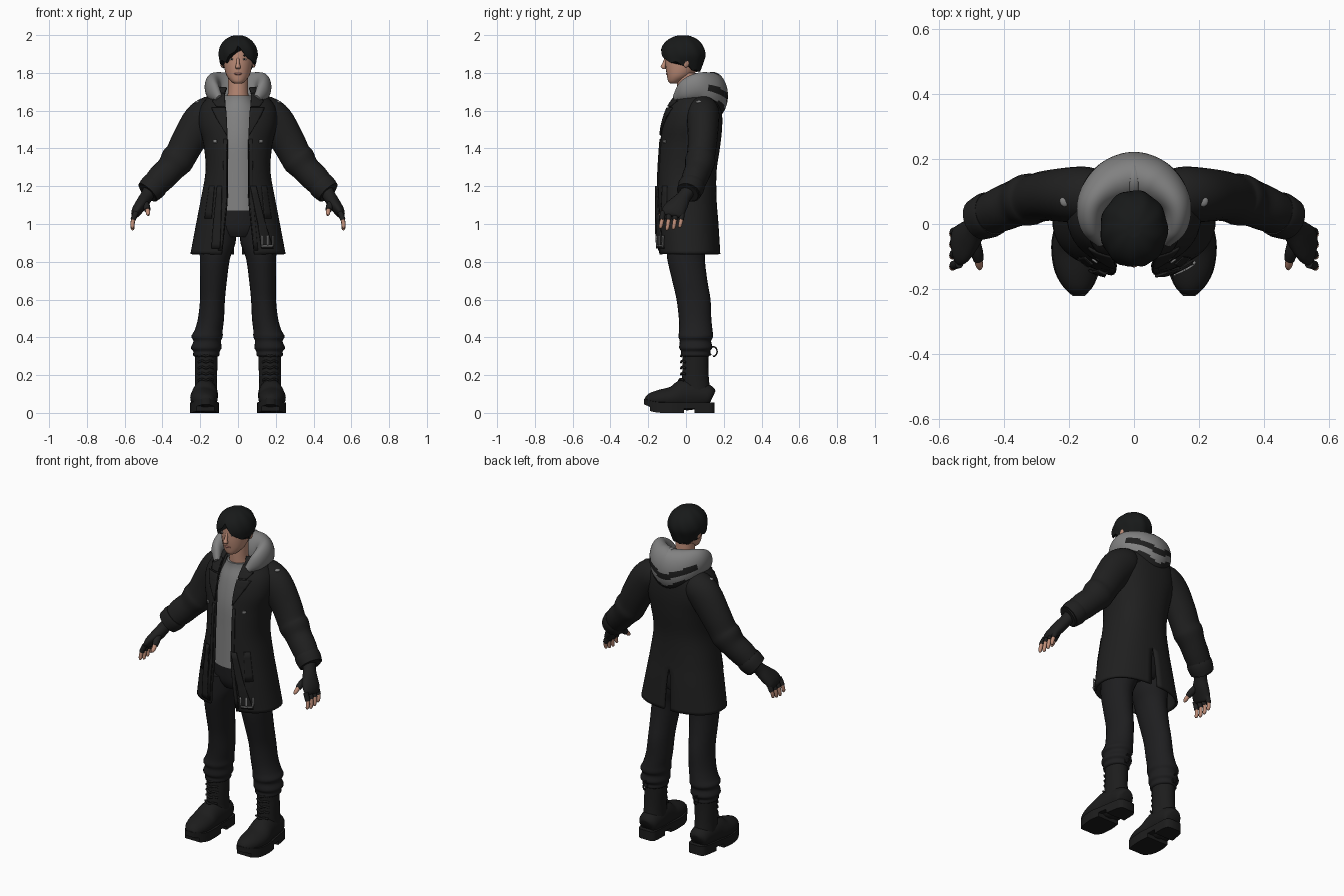
import bpy, bmesh, math
from mathutils import Vector

if "Cube" in bpy.data.objects:
    bpy.data.objects.remove(bpy.data.objects["Cube"])


def material(name, r, g, b):
    m = bpy.data.materials.new(name)
    m.use_nodes = True
    m.diffuse_color = (r, g, b, 1)
    m.node_tree.nodes["Principled BSDF"].inputs["Base Color"].default_value = (r, g, b, 1)
    return m


COAT = material("coat black", .014, .014, .014)
TROUSER = material("trouser black", .013, .013, .014)
BOOT = material("boot black", .012, .012, .012)
HAIR = material("hair black", .009, .010, .010)
GREY = material("cloth grey", .22, .22, .22)
SKIN = material("skin", .52, .27, .19)
LIP = material("lip", .40, .16, .13)
EYE = material("eye white", .6, .55, .52)


def smooth(rows, k=4):
    """Catmull-Rom resampling of rows of numbers."""
    out, last = [], len(rows) - 1
    for i in range(last):
        four = zip(rows[max(0, i - 1)], rows[i], rows[i + 1], rows[min(last, i + 2)])
        four = list(four)
        for j in range(k):
            t = j / k
            out.append([b + .5 * t * (c - a + t * (2*a - 5*b + 4*c - d + t * (3*b - a - 3*c + d)))
                        for a, b, c, d in four])
    out.append(list(rows[-1]))
    return out


def finish(name, bm, mats, mirror=False, thick=0):
    bmesh.ops.recalc_face_normals(bm, faces=bm.faces)
    me = bpy.data.meshes.new(name)
    bm.to_mesh(me)
    bm.free()
    for m in mats:
        me.materials.append(m)
    me.polygons.foreach_set("use_smooth", [True] * len(me.polygons))
    me.set_sharp_from_angle(angle=math.radians(50))
    ob = bpy.data.objects.new(name, me)
    bpy.context.collection.objects.link(ob)
    if mirror:
        ob.modifiers.new("mirror", 'MIRROR')
    if thick:
        sol = ob.modifiers.new("thickness", 'SOLIDIFY')
        sol.thickness, sol.offset = thick, 0
    return ob


def grid(name, rings, mat, closed=True, rule=None, mirror=False, thick=0):
    """Skin a list of point rings; closed rings get end caps."""
    bm = bmesh.new()
    vs = [[bm.verts.new(p) for p in ring] for ring in rings]
    n = len(vs[0])
    for a, b in zip(vs, vs[1:]):
        for i in range(n if closed else n - 1):
            j = (i + 1) % n
            bm.faces.new((a[i], a[j], b[j], b[i]))
    if closed:
        bm.faces.new(vs[0])
        bm.faces.new(vs[-1])
    mats = mat if isinstance(mat, list) else [mat]
    if rule:
        for f in bm.faces:
            f.material_index = rule(f.calc_center_median())
    return finish(name, bm, mats, mirror, thick)


def tube(name, rows, mat, ref=None, n=24, k=4, **kw):
    """Rows are x, y, z, a, b. With ref, rings follow the path and a lies along ref."""
    rows, rings = smooth(rows, k), []
    for i, (x, y, z, a, b) in enumerate(rows):
        u, v = Vector((1, 0, 0)), Vector((0, 1, 0))
        if ref:
            t = Vector(rows[min(i + 1, len(rows) - 1)][:3]) - Vector(rows[max(i - 1, 0)][:3])
            v = t.cross(Vector(ref)).normalized()
            u = v.cross(t).normalized()
        angles = [2 * math.pi * s / n for s in range(n)]
        rings.append([Vector((x, y, z)) + u * a * math.cos(w) + v * b * math.sin(w) for w in angles])
    return grid(name, rings, mat, **kw)


def ball(name, loc, size, mat, mirror=True):
    bm = bmesh.new()
    bmesh.ops.create_uvsphere(bm, u_segments=16, v_segments=10, radius=1)
    for v in bm.verts:
        v.co = Vector(loc) + Vector(c * s for c, s in zip(v.co, size))
    return finish(name, bm, [mat], mirror)


UP, SIDE = (0, 0, 1), (0, 1, 0)

# Coat shell: z, half width, front y, back y, front opening, back vent
P = .85
coat_rows = smooth([
    (.84, .245, -.14, .175, .085, .022), (1.0, .215, -.15, .165, .068, .014),
    (1.13, .19, -.148, .155, .056, 0), (1.28, .165, -.145, .155, .055, 0),
    (1.42, .175, -.135, .175, .055, 0), (1.53, .20, -.12, .185, .06, 0),
    (1.62, .19, -.09, .18, .066, 0), (1.69, .13, -.045, .16, .07, 0), (1.72, .10, -.02, .13, .06, 0)], 6)
rings = []
for z, rx, f, b, gap, vent in coat_rows:
    start = math.asin((gap / rx) ** (1 / P))
    end = math.pi - (math.asin((vent / rx) ** (1 / P)) if vent > .004 else 0)
    ring = []
    for i in range(25):
        w = start + (end - start) * i / 24
        c = math.cos(w)
        ring.append((rx * abs(math.sin(w)) ** P,
                     (f + b) / 2 - (b - f) / 2 * math.copysign(abs(c) ** P, c), z))
    rings.append(ring)
grid("coat", rings, COAT, closed=False, mirror=True, thick=.014)


def front_y(x, z):
    """Front surface of the coat."""
    i = max(1, next((i for i, r in enumerate(coat_rows) if r[0] >= z), len(coat_rows) - 1))
    lo, hi = coat_rows[i - 1], coat_rows[i]
    t = (z - lo[0]) / (hi[0] - lo[0])
    rx, f, b = (lo[j] + t * (hi[j] - lo[j]) for j in (1, 2, 3))
    d = max(0, 1 - min(1, abs(x) / rx) ** (2 / P)) ** (P / 2)
    return (f + b) / 2 - (b - f) / 2 * d


def patch(name, edges, mat, lift=.012, mirror=False):
    """Plate lying on the coat front; edges are z, inner x, outer x."""
    rings = []
    for a, b in zip(edges, edges[1:]):
        for s in range(6):
            z, x0, x1 = (p + (q - p) * s / 5 for p, q in zip(a, b))
            xs = [x0 + (x1 - x0) * i / 6 for i in range(7)]
            rings.append([(x, front_y(x, z) - lift, z) for x in xs])
    return grid(name, rings, mat, closed=False, mirror=mirror, thick=.008)


patch("lapel", [(1.47, .056, .06), (1.57, .06, .12), (1.615, .064, .14)], COAT, mirror=True)
patch("collar_flap", [(1.622, .066, .115), (1.65, .068, .135), (1.69, .07, .11)], COAT, mirror=True)
patch("front_placket", [(.86, .085, .105), (1.13, .06, .08), (1.45, .058, .075)], COAT, .009, True)
patch("pocket_flap", [(1.03, .14, .175), (1.2, .125, .15)], COAT, .01, True)
patch("button", [(1.43, .112, .128), (1.445, .112, .128)], GREY, .01, True)
patch("right_strap", [(.87, -.14, -.095), (1.0, -.13, -.09), (1.2, -.11, -.085)], COAT, .02)
patch("left_strap", [(.87, .125, .185), (1.0, .105, .145), (1.2, .065, .095)], COAT, .02)
for i, x in enumerate((.122, .152, .182)):
    patch("buckle_bar", [(.885, x, x + .007), (.94, x, x + .007)], GREY, .027)
patch("buckle_base", [(.88, .122, .189), (.888, .122, .189)], GREY, .027)

# Shirt and hips
tube("shirt", [(0, .01, 1.07, .145, .13), (0, .01, 1.3, .135, .125), (0, .02, 1.45, .13, .13),
               (0, .04, 1.58, .12, .125), (0, .04, 1.65, .09, .10), (0, .02, 1.68, .07, .075)], GREY)
tube("hips", [(0, .02, .93, .10, .10), (0, .015, .98, .15, .115), (0, .015, 1.09, .15, .118)], TROUSER)

# Sleeves, cuffs and shoulder patches
tube("sleeve", [(.09, .085, 1.60, .07, .075), (.14, .09, 1.59, .085, .09), (.195, .09, 1.545, .085, .098),
                (.26, .088, 1.445, .078, .09), (.30, .08, 1.37, .075, .085), (.325, .075, 1.335, .08, .088),
                (.36, .065, 1.29, .072, .075), (.41, .045, 1.24, .068, .074), (.465, .02, 1.18, .06, .062),
                (.48, .012, 1.165, .056, .058)], COAT, SIDE, mirror=True)
tube("cuff", [(.435, .033, 1.213, .068, .07), (.45, .027, 1.196, .071, .073),
              (.478, .014, 1.167, .065, .066)], COAT, SIDE, k=2, mirror=True)
ball("shoulder_patch", (.212, .07, 1.645), (.017, .017, .008), GREY)

# Gloves, fingers and thumbs
tube("glove", [(.468, .012, 1.175, .038, .036), (.485, -.01, 1.145, .037, .034),
               (.507, -.035, 1.11, .05, .034), (.532, -.062, 1.075, .061, .029),
               (.544, -.072, 1.052, .058, .022), (.548, -.075, 1.042, .048, .012)], COAT, SIDE, mirror=True)
for i in range(4):
    y = -.122 + .034 * i
    drop = (.004, .014, .010, 0)[i]
    tube("glove_finger", [(.538, y, 1.065, .014, .014), (.549, y - .003, 1.04, .0145, .0145),
                          (.555, y - .005, 1.022, .014, .014)], COAT, SIDE, n=12, k=2, mirror=True)
    tube("finger_tip", [(.554, y - .004, 1.027, .011, .011), (.559, y - .009, 1.004 - drop, .0105, .0105),
                        (.558, y - .013, .987 - drop, .009, .009), (.557, y - .014, .981 - drop, .004, .004)],
         SKIN, SIDE, n=12, k=2, mirror=True)
tube("glove_thumb", [(.50, -.045, 1.115, .022, .024), (.485, -.085, 1.092, .019, .02),
                     (.479, -.11, 1.073, .016, .016)], COAT, UP, n=12, mirror=True)
tube("thumb_tip", [(.48, -.106, 1.077, .012, .012), (.476, -.128, 1.057, .0115, .0115),
                   (.475, -.139, 1.046, .005, .005)], SKIN, UP, n=12, mirror=True)

# Trouser legs with bunched folds above the boots
tube("trouser_leg", [(.095, .01, .99, .085, .11), (.108, .005, .90, .095, .106), (.122, .0, .82, .08, .10),
                     (.13, .02, .70, .071, .093), (.135, .04, .60, .066, .09), (.143, .048, .50, .069, .086),
                     (.155, .052, .44, .074, .088), (.164, .052, .405, .083, .092), (.163, .05, .38, .073, .083),
                     (.168, .052, .345, .081, .088), (.167, .05, .325, .07, .076), (.168, .05, .305, .069, .077),
                     (.168, .05, .295, .055, .06)], TROUSER, mirror=True)

# Boots
tube("boot_shaft", [(.168, .05, .325, .06, .07), (.168, .05, .26, .06, .068), (.17, .05, .17, .058, .072),
                    (.17, .055, .08, .062, .082)], BOOT, mirror=True)
tube("boot_foot", [(.17, .142, .085, .03, .03), (.17, .125, .09, .055, .055), (.17, .06, .095, .075, .064),
                   (.175, -.01, .095, .082, .067), (.18, -.07, .08, .06, .073), (.176, -.14, .072, .05, .066),
                   (.17, -.19, .065, .038, .046), (.168, -.212, .06, .02, .026)], BOOT, UP, mirror=True)


def sole(name, y0, y1, z0, z1):
    """Slab cut from the footprint outline between two y values."""
    rows = [r for r in smooth([(.15, .035), (.13, .054), (.06, .063), (-.01, .07), (-.07, .077),
                               (-.14, .070), (-.19, .048), (-.222, .018)], 5) if y0 <= r[0] <= y1]
    mid = lambda y: .172 + .006 * math.cos((y + .07) * 12)
    outline = [(mid(y) + w, y) for y, w in rows] + [(mid(y) - w, y) for y, w in reversed(rows)]
    rise = lambda y: max(0, -y - .12) ** 2 * 2
    grid(name, [[(x, y, z + rise(y)) for x, y in outline] for z in (z0, z1)], BOOT, mirror=True)


sole("sole", -.3, .2, .024, .055)
sole("heel", .045, .2, 0, .03)
sole("forefoot_tread", -.19, -.01, 0, .03)
for i in range(6):
    z = .14 + .032 * i
    y = -.026 - max(0, .2 - z) * .35
    tube("lace", [(.13, y + .024, z), (.15, y + .006, z + .008), (.17, y, z), (.19, y + .006, z + .008),
                  (.21, y + .024, z)] and
         [(.17 + .02 * s, y + .006 * s * s, z + .008 * (s % 2), .006, .006) for s in range(-2, 3)],
         BOOT, UP, n=8, k=2, mirror=True)
tube("pull_loop", [(.17, .125 + .02 * (1 - math.cos(a)), .325 + .026 * math.sin(a), .004, .004)
                   for a in [math.pi * s / 6 - .9 for s in range(12)]], BOOT, (1, 0, 0), n=8, k=1, mirror=True)

# Hood resting on the shoulders, striped with chevrons at the back
half = [(.10, -.055, 1.665, .02, .018), (.132, -.005, 1.705, .055, .034), (.128, .065, 1.725, .076, .048),
        (.075, .118, 1.705, .103, .072)]
path = half + [(0, .14, 1.68, .125, .082)] + [(-r[0],) + r[1:] for r in reversed(half)]


def hood_rule(c):
    v = c.z - .45 * abs(c.x)
    dark = v < 1.60 or (1.635 < v < 1.672 and c.y > .10)
    return 1 if dark and (c.y > .12 or v < 1.58) else 0


tube("hood", path, [GREY, COAT], UP, n=64, k=10, rule=hood_rule)

# Head and neck
tube("neck", [(0, .02, 1.64, .065, .06), (0, .01, 1.70, .053, .055), (0, .005, 1.80, .054, .055)], SKIN)
tube("head", [(0, -.062, 1.743, .018, .02), (0, -.058, 1.755, .036, .036), (0, -.035, 1.785, .06, .066),
              (0, -.018, 1.83, .074, .090), (0, -.01, 1.88, .081, .10), (0, -.008, 1.93, .08, .098),
              (0, -.005, 1.97, .055, .07), (0, -.005, 1.985, .02, .03)], SKIN)
tube("nose", [(0, -.104, 1.88, .007, .008), (0, -.115, 1.85, .009, .011), (0, -.121, 1.832, .014, .013),
              (0, -.114, 1.82, .01, .008)], SKIN, n=12)
ball("ear", (.083, .0, 1.86), (.012, .018, .032), SKIN)
ball("eye", (.033, -.1, 1.872), (.013, .005, .005), EYE)
ball("iris", (.033, -.104, 1.872), (.0045, .003, .0045), HAIR)
ball("eyebrow", (.034, -.1, 1.891), (.018, .005, .003), HAIR)
ball("lips", (0, -.1, 1.795), (.021, .007, .006), LIP, False)

# Hair: parted fringe at the front, close crop at the nape
N = 72
columns = []
for i in range(N):
    w = 2 * math.pi * i / N
    turn = abs((w + math.pi) % (2 * math.pi) - math.pi)      # zero at the front
    if turn < 1.1:
        low = 1.945 - .085 * min(1, turn / .75) ** .8
    else:
        low = 1.86 - .05 * min(1, (turn - 1.1) / 1.3)
    low += .006 * math.sin(w * 11)
    column = []
    for j in range(17):
        z = low + (1.998 - low) * math.sin(j / 16 * math.pi / 2)
        if z > 1.89:
            f = max(.02, 1 - ((z - 1.89) / .11) ** 2.2) ** .5
        else:
            f = 1 - 3 * (1.89 - z) * (1 if turn > 1.4 else .4)
        f *= 1 + .018 * math.sin(9 * w + 30 * z)
        column.append((.104 * f * math.sin(w), -.016 - .12 * f * math.cos(w), z))
    columns.append(column)
grid("hair", [[c[j] for c in columns] for j in range(17)], HAIR)
